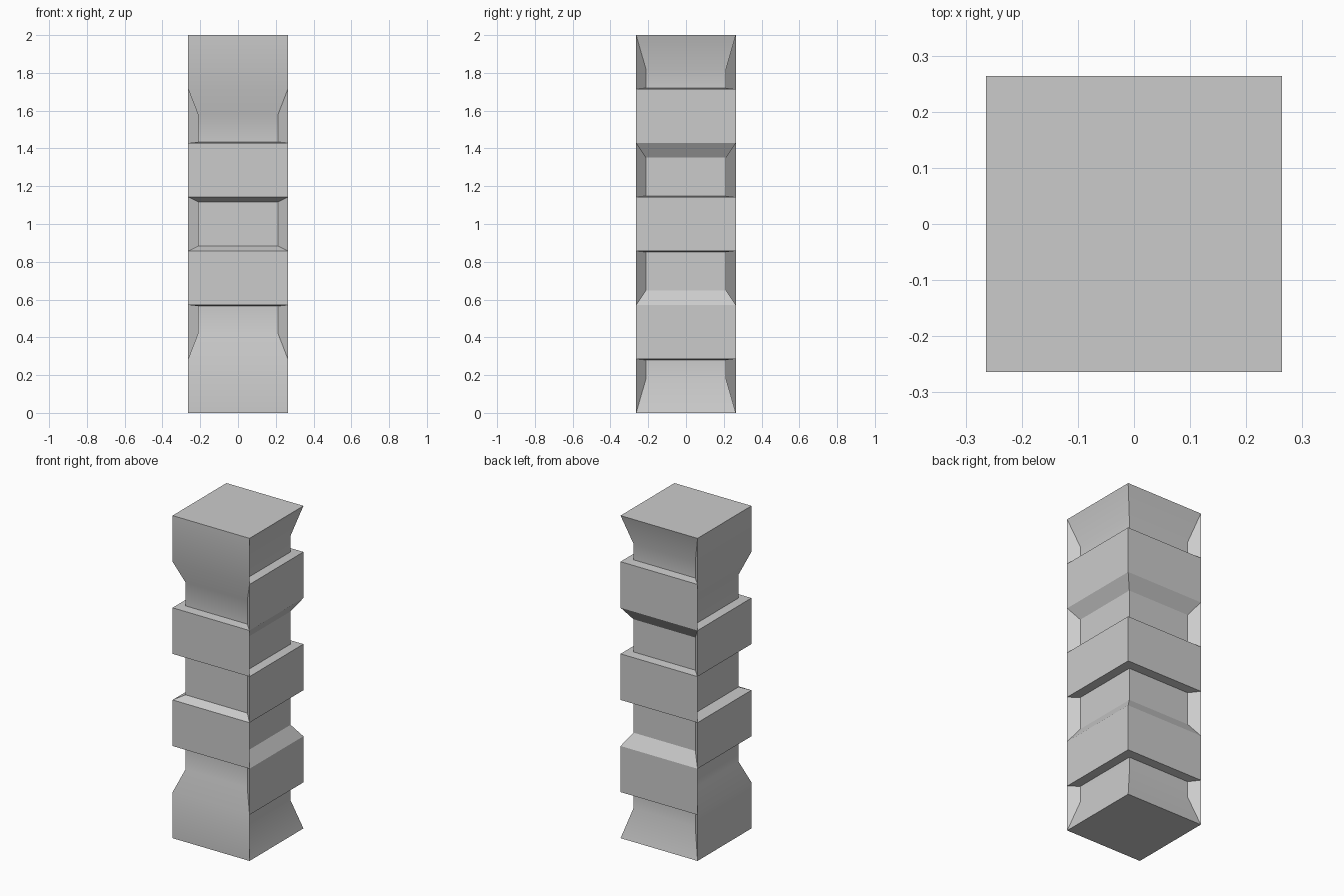
import bpy, bmesh, math

if "Cube" in bpy.data.objects:
    bpy.data.objects.remove(bpy.data.objects["Cube"])

R, r = 0.264, 0.212          # outer and recessed half widths
STEP = 2.0 / 7               # height of one course
# lower / upper bevel heights of the recess in each course
low = [0.18, 0.134, 0.077, 0.026]
BEVELS = [(low[0], 0.006), (low[1], 0.006), (low[2], 0.006), (low[3], low[3]),
          (0.006, low[2]), (0.006, low[1]), (0.006, low[0])]

bm = bmesh.new()


def face(points):
    bm.faces.new([bm.verts.new(p) for p in points])


def on_side(k, h, z):
    """Two mitred end points of side k (0 front, 1 right, 2 back, 3 left)."""
    corners = [(-h, -h, z), (h, -h, z), (h, h, z), (-h, h, z)]
    return corners[k], corners[(k + 1) % 4]


# Courses: recesses alternate between right/back and front/left
for i, (a, b) in enumerate(BEVELS):
    z0, z1 = i * STEP, (i + 1) * STEP
    recess = [(R, z0), (r, z0 + a), (r, z1 - b), (R, z1)]
    sunk_sides = (1, 2) if i % 2 == 0 else (0, 3)
    for k in range(4):
        profile = recess if k in sunk_sides else [(R, z0), (R, z1)]
        for (h0, p0), (h1, p1) in zip(profile, profile[1:]):
            A, B = on_side(k, h0, p0)
            C, D = on_side(k, h1, p1)
            face([A, B, D, C])
    # Mitred ends of the raised plates
    for s in (1, -1):
        face([(s * h, -s * h, z) for h, z in recess])

# Top and bottom caps
for z in (0, 7 * STEP):
    face([(-R, -R, z), (R, -R, z), (R, R, z), (-R, R, z)])

bmesh.ops.remove_doubles(bm, verts=bm.verts, dist=0.0005)
bmesh.ops.recalc_face_normals(bm, faces=bm.faces)

mesh = bpy.data.meshes.new("notched_column")
bm.to_mesh(mesh)
bm.free()
column = bpy.data.objects.new("notched_column", mesh)
bpy.context.collection.objects.link(column)

# Soft shading over the long tapers, sharp elsewhere
bpy.context.view_layer.objects.active = column
column.select_set(True)
bpy.ops.object.shade_smooth_by_angle(angle=math.radians(30))
